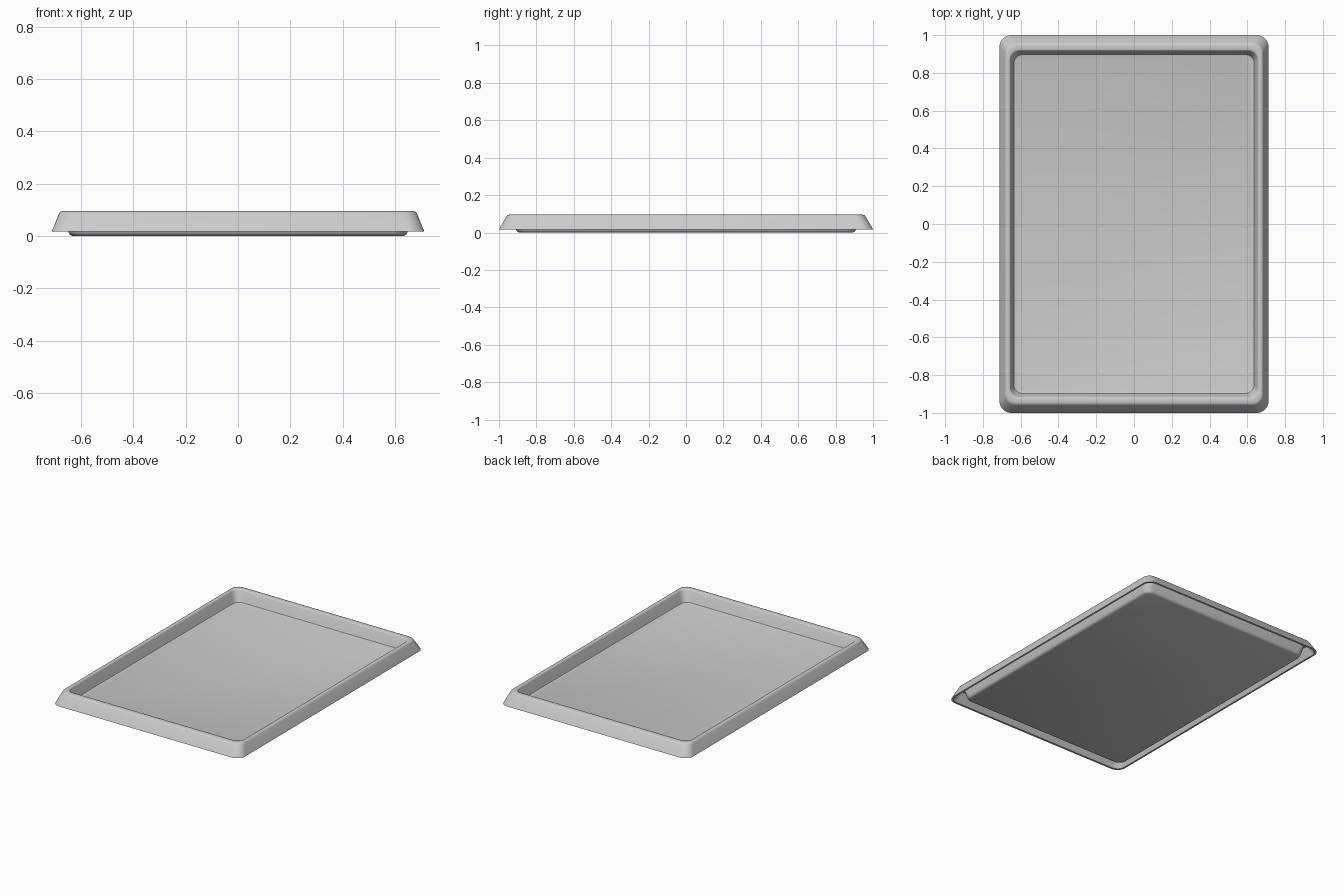
import bpy, bmesh, math

if "Cube" in bpy.data.objects:
    bpy.data.objects.remove(bpy.data.objects["Cube"])

SEG = 8  # segments per rounded corner


def ring(bm, hx, hy, r, z):
    """Rounded rectangle of vertices."""
    verts = []
    for k, (sx, sy) in enumerate([(1, 1), (-1, 1), (-1, -1), (1, -1)]):
        for i in range(SEG + 1):
            a = math.pi / 2 * (k + i / SEG)
            verts.append(bm.verts.new((sx * (hx - r) + r * math.cos(a),
                                       sy * (hy - r) + r * math.sin(a), z)))
    return verts


# Section through the wall: half width, half depth, corner radius, height
section = [
    # inside: floor, basin wall, rolled rim
    (0.628, 0.888, 0.040, 0.015),
    (0.636, 0.897, 0.046, 0.018),
    (0.640, 0.902, 0.048, 0.026),
    (0.654, 0.915, 0.050, 0.088),
    (0.657, 0.919, 0.050, 0.093),
    (0.661, 0.923, 0.050, 0.095),
    # top of rim and outer skirt
    (0.674, 0.945, 0.050, 0.095),
    (0.680, 0.954, 0.053, 0.092),
    (0.684, 0.960, 0.056, 0.086),
    (0.712, 1.000, 0.062, 0.017),
    # underside: skirt inside, groove, basin outside
    (0.700, 0.986, 0.054, 0.017),
    (0.674, 0.948, 0.050, 0.082),
    (0.664, 0.928, 0.050, 0.082),
    (0.648, 0.908, 0.050, 0.014),
    (0.643, 0.902, 0.048, 0.005),
    (0.633, 0.892, 0.042, 0.000),
]

# Tray shell
bm = bmesh.new()
rings = [ring(bm, *s) for s in section]
for a, b in zip(rings, rings[1:]):
    n = len(a)
    for i in range(n):
        j = (i + 1) % n
        bm.faces.new((a[i], a[j], b[j], b[i]))
bm.faces.new(rings[0])
bm.faces.new(rings[-1])
bmesh.ops.recalc_face_normals(bm, faces=bm.faces)
mesh = bpy.data.meshes.new("tray")
bm.to_mesh(mesh)
bm.free()
tray = bpy.data.objects.new("tray", mesh)
bpy.context.collection.objects.link(tray)
bpy.context.view_layer.objects.active = tray
tray.select_set(True)
bpy.ops.object.shade_smooth_by_angle(angle=math.radians(35))
